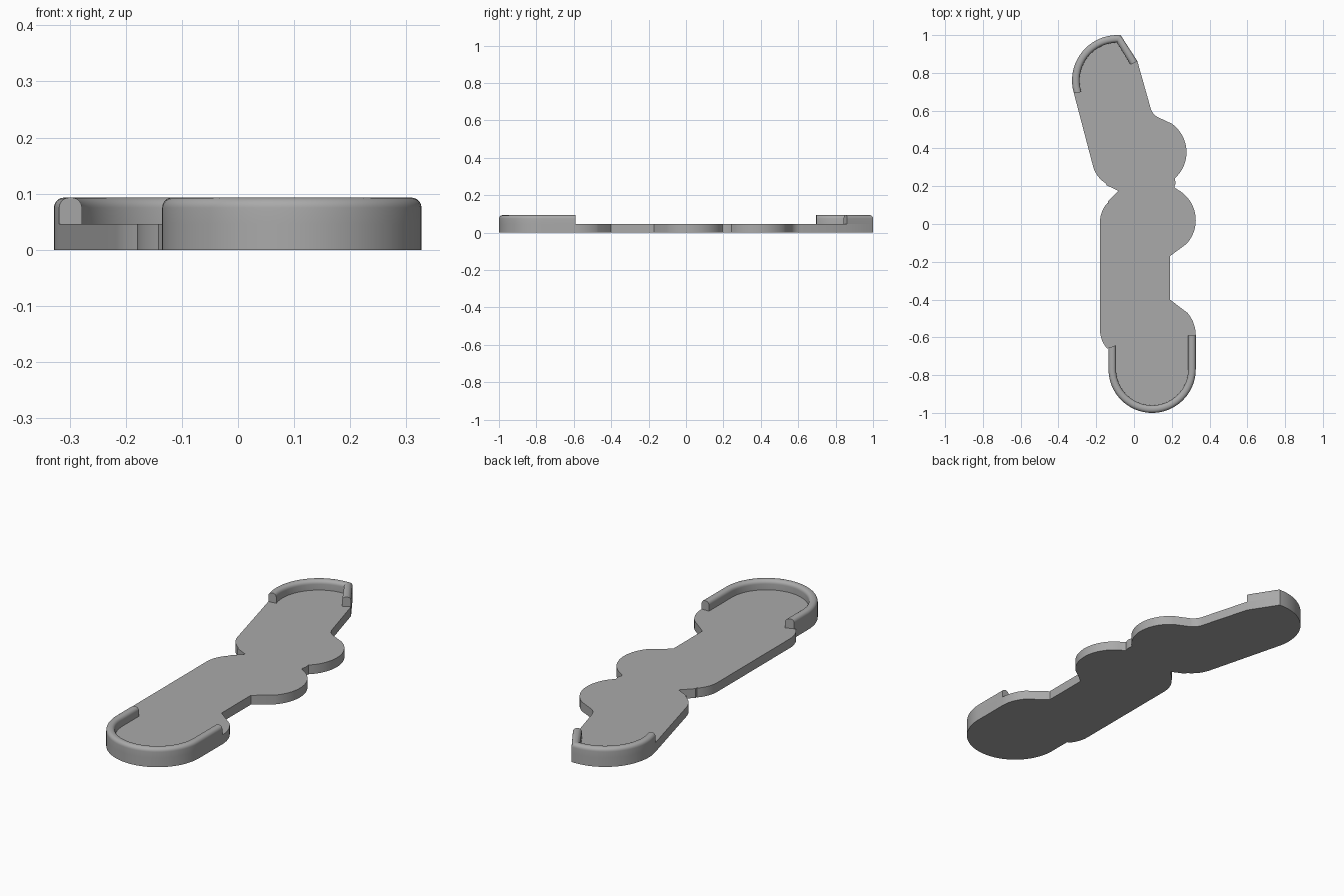
import bpy, bmesh
from math import cos, sin, radians, pi
from mathutils import Vector

cube = bpy.data.objects.get("Cube")
if cube:
    bpy.data.objects.remove(cube, do_unlink=True)

PLATE_Z, RIM_Z, ROUND = 0.046, 0.093, 0.018

grey = bpy.data.materials.new("mid_grey")
grey.use_nodes = True
colour = (0.4, 0.4, 0.4, 1)
grey.diffuse_color = colour
grey.node_tree.nodes["Principled BSDF"].inputs["Base Color"].default_value = colour


def arc(cx, cy, r, start, end, steps=20):
    """Points on an arc, angles in degrees."""
    angles = [radians(start + (end - start) * i / steps) for i in range(steps + 1)]
    return [(cx + r * cos(a), cy + r * sin(a)) for a in angles]


def finish(bm, name):
    bmesh.ops.recalc_face_normals(bm, faces=bm.faces)
    mesh = bpy.data.meshes.new(name)
    bm.to_mesh(mesh)
    bm.free()
    mesh.materials.append(grey)
    obj = bpy.data.objects.new(name, mesh)
    bpy.context.collection.objects.link(obj)
    bpy.ops.object.select_all(action='DESELECT')
    obj.select_set(True)
    bpy.context.view_layer.objects.active = obj
    bpy.ops.object.shade_smooth_by_angle(angle=radians(35))


def plate(name, outline):
    bm = bmesh.new()
    base = bm.faces.new([bm.verts.new((x, y, 0)) for x, y in outline])
    ext = bmesh.ops.extrude_face_region(bm, geom=[base], use_keep_orig=True)
    top = [v for v in ext["geom"] if isinstance(v, bmesh.types.BMVert)]
    bmesh.ops.translate(bm, verts=top, vec=(0, 0, PLATE_Z))
    finish(bm, name)


def rim(name, outer, inner):
    """Wall between two paths, with both top edges rounded."""
    bm = bmesh.new()
    rings = []
    for a, b in zip(outer, inner):
        a, b = Vector(a), Vector(b)
        across = (b - a).normalized()
        section = [(a, PLATE_Z)]
        for point, side, angles in ((a, 1, range(180, 89, -15)), (b, -1, range(90, -1, -15))):
            for d in angles:
                t = radians(d)
                p = point + across * (side + cos(t)) * ROUND
                section.append((p, RIM_Z - ROUND + ROUND * sin(t)))
        section.append((b, PLATE_Z))
        rings.append([bm.verts.new((p.x, p.y, z)) for p, z in section])
    n = len(rings[0])
    for r, s in zip(rings, rings[1:]):
        for i in range(n):
            j = (i + 1) % n
            bm.faces.new((r[i], r[j], s[j], s[i]))
    bm.faces.new(rings[0])
    bm.faces.new(rings[-1])
    finish(bm, name)


# Rim paths: front U-shaped rim and back hooked rim
front_outer = [(-0.135, -0.656)] + arc(0.096, -0.769, 0.231, 180, 360, 40) + [(0.327, -0.59)]
front_inner = [(-0.095, -0.642)] + arc(0.096, -0.769, 0.191, 180, 360, 40) + [(0.287, -0.59)]
back_outer = [(0.018, 0.862), (-0.071, 1.0)] + arc(-0.088, 0.76, 0.24, 90, 196, 28)
back_inner = [(-0.018, 0.843), (-0.091, 0.962)] + arc(-0.088, 0.76, 0.2, 93, 198, 28)

# Base plate outline, counter-clockwise, with rounded lobes along the left side
outline = (
    front_outer
    + arc(0.142, -0.59, 0.185, 0, 40)
    + [(0.19, -0.4), (0.19, -0.17)]
    + arc(0.142, 0.02, 0.185, -43, 62)
    + [(0.213, 0.195), (0.22, 0.215)]
    + arc(0.093, 0.38, 0.185, -48, 55)
    + arc(0.165, 0.635, 0.08, 238, 196, 8)
    + back_outer
    + arc(-0.07, 0.345, 0.152, 194, 238, 10)
    + [(-0.145, 0.205), (-0.082, 0.175), (-0.137, 0.12), (-0.137, 0.103)]
    + arc(-0.03, 0.01, 0.15, 137, 180, 10)
    + arc(-0.03, -0.56, 0.15, 180, 222, 10)
)

plate("base_plate", outline)
rim("front_rim", front_outer, front_inner)
rim("back_rim", back_outer, back_inner)
